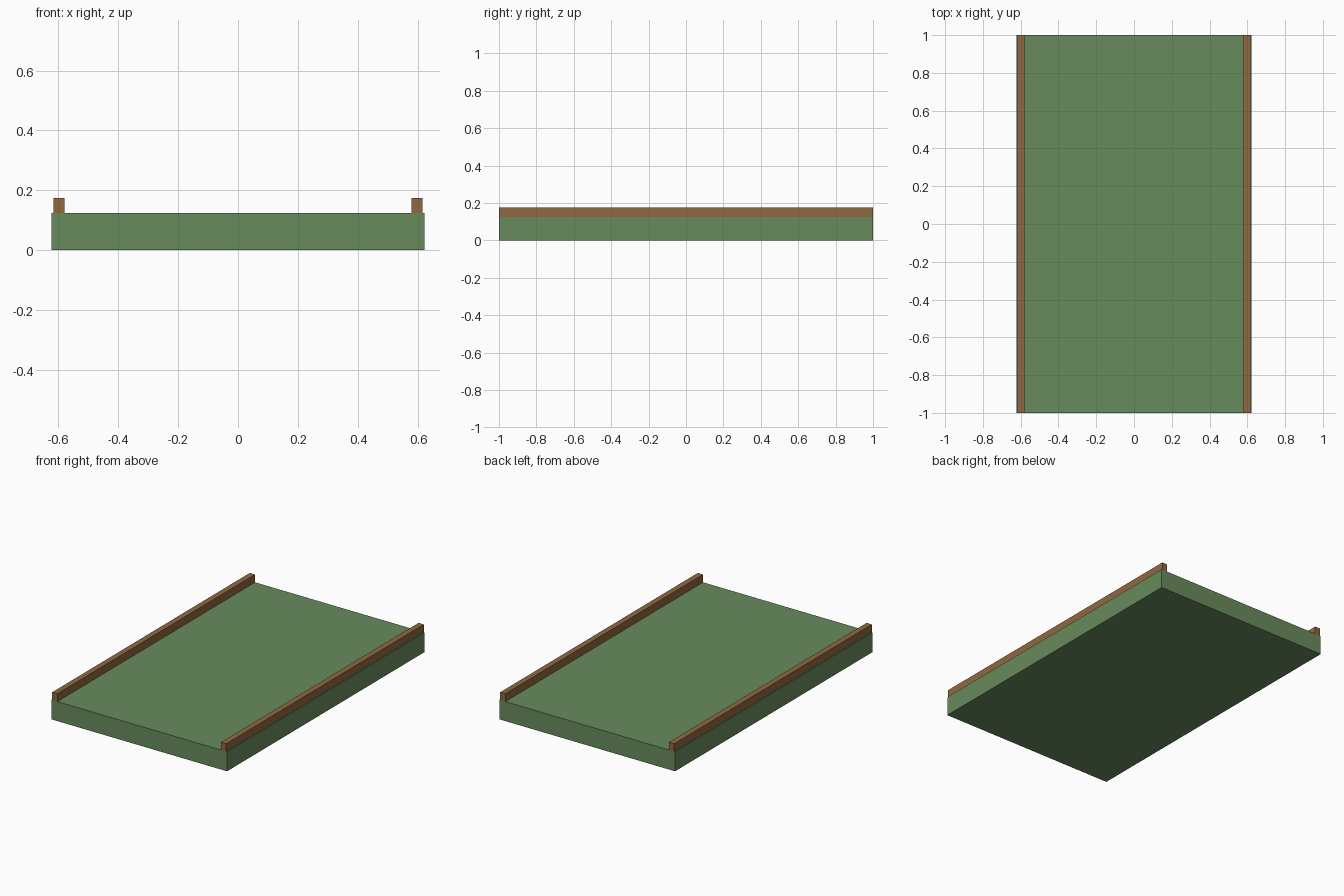
import bpy

if "Cube" in bpy.data.objects:
    bpy.data.objects.remove(bpy.data.objects["Cube"])


def material(name, color):
    mat = bpy.data.materials.new(name)
    mat.diffuse_color = (*color, 1)
    mat.use_nodes = True
    mat.node_tree.nodes["Principled BSDF"].inputs["Base Color"].default_value = mat.diffuse_color
    return mat


def box(name, size, center, mat):
    bpy.ops.mesh.primitive_cube_add(size=1, location=center)
    obj = bpy.context.object
    obj.name = name
    obj.scale = size
    bpy.ops.object.transform_apply(location=False, rotation=False, scale=True)
    obj.data.materials.append(mat)
    return obj


LENGTH, WIDTH, DECK_H = 2.0, 1.245, 0.125
RAIL_W, RAIL_H, RAIL_X = 0.037, 0.05, 0.598

green = material("green_deck", (0.14, 0.26, 0.11))
brown = material("brown_wood", (0.28, 0.14, 0.05))

# Main slab
box("deck", (WIDTH, LENGTH, DECK_H), (0, 0, DECK_H / 2), green)

# Raised rails along both long edges
for side, sx in (("left", -1), ("right", 1)):
    box(f"{side}_rail", (RAIL_W, LENGTH, RAIL_H),
        (sx * RAIL_X, 0, DECK_H + RAIL_H / 2), brown)
